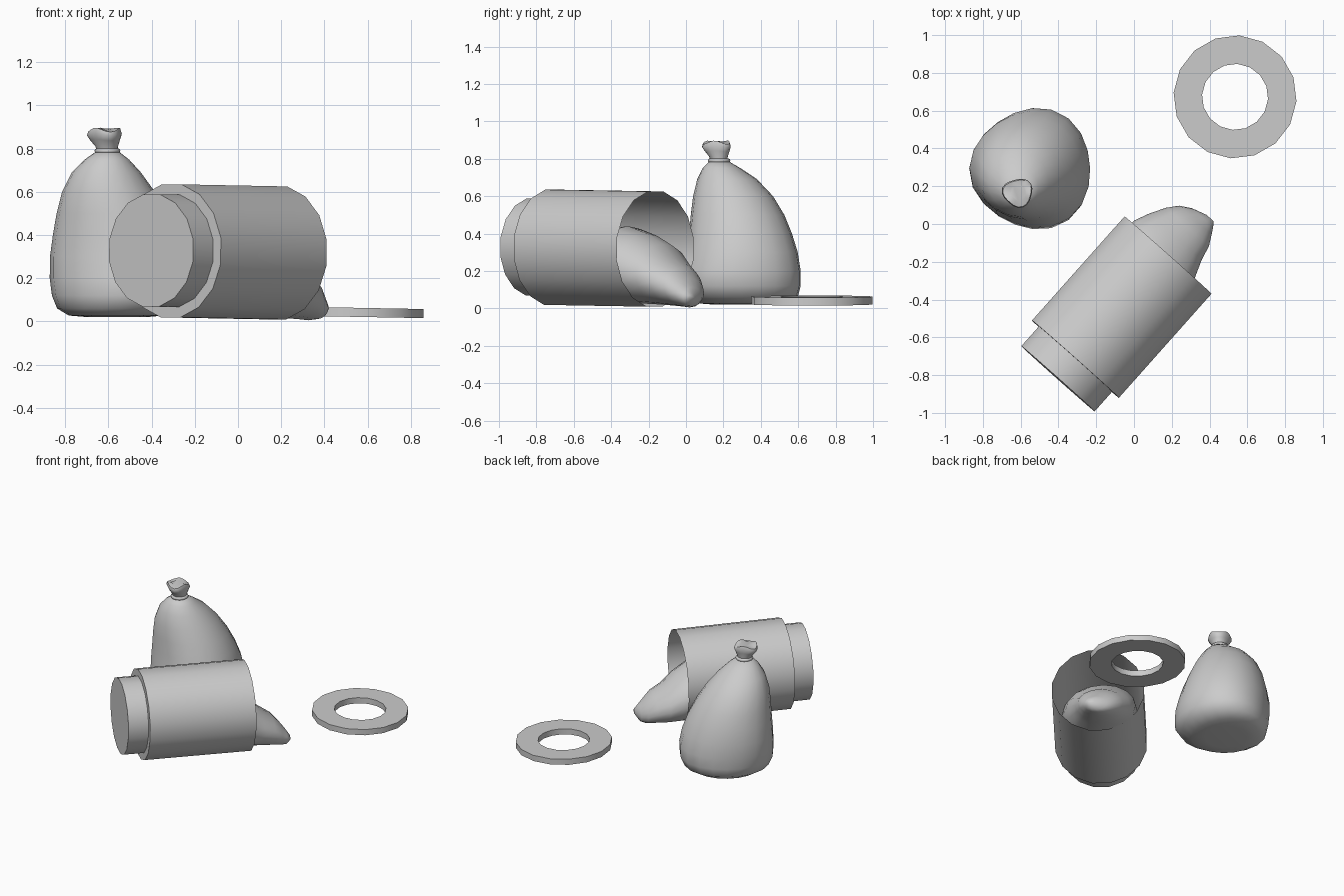
import bpy, bmesh
from math import sin, cos, pi, radians
from mathutils import Vector

if "Cube" in bpy.data.objects:
    bpy.data.objects.remove(bpy.data.objects["Cube"])


def loft(name, rings, cap_start=True, cap_end=True, closed=False, angle=35):
    """Skin a list of equal-length point rings into one object."""
    bm = bmesh.new()
    vs = [[bm.verts.new(p) for p in r] for r in rings]
    n = len(rings[0])
    pairs = list(zip(vs, vs[1:])) + ([(vs[-1], vs[0])] if closed else [])
    for a, b in pairs:
        for i in range(n):
            j = (i + 1) % n
            bm.faces.new((a[i], a[j], b[j], b[i]))
    if cap_start and not closed:
        bm.faces.new(vs[0][::-1])
    if cap_end and not closed:
        bm.faces.new(vs[-1])
    bmesh.ops.recalc_face_normals(bm, faces=bm.faces)
    me = bpy.data.meshes.new(name)
    bm.to_mesh(me)
    bm.free()
    ob = bpy.data.objects.new(name, me)
    bpy.context.collection.objects.link(ob)
    bpy.ops.object.select_all(action='DESELECT')
    ob.select_set(True)
    bpy.context.view_layer.objects.active = ob
    bpy.ops.object.shade_smooth_by_angle(angle=radians(angle))
    return ob


def ellipse(cx, cy, z, rx, ry, n=20, lobe=0.0, phase=0.0, wave=0.0):
    """Horizontal ring with optional three-lobed bulge and height wave."""
    pts = []
    for i in range(n):
        t = 2 * pi * i / n
        k = 1 + lobe * cos(3 * (t - phase))
        pts.append((cx + rx * k * cos(t), cy + ry * k * sin(t), z + wave * cos(3 * t + 0.6)))
    return pts


# toppled can: stepped tube, open at the mouth
mouth = Vector((0.18, -0.165, 0.317))
axis = Vector((0.665, 0.747, -0.013)).normalized()
side = Vector((0.747, -0.665, 0)).normalized()
up = side.cross(axis)


def can_ring(s, r):
    return [mouth + axis * s + r * (side * cos(a) + up * sin(a))
            for a in (2 * pi * (i + 0.5) / 16 for i in range(16))]


loft("can", [can_ring(-0.876, 0.265), can_ring(-0.737, 0.265),
             can_ring(-0.737, 0.314), can_ring(0, 0.314)], cap_end=False)

# loose lid ring lying on the ground
prof = [(0.326, 0.021), (0.326, 0.063), (0.175, 0.063), (0.175, 0.021)]
lid = []
for r, z in prof:
    lid.append([(0.535 + r * cos(a), 0.673 + r * sin(a), z - 0.006 * r * cos(a) / 0.326)
                for a in (radians(86 + 22.5 * i) for i in range(16))])
loft("lid_ring", lid, closed=True)

# bag spilling from the can: s along axis, side range, z range
spill = []
for s, t0, t1, z0, z1 in [
        (-0.50, -0.08, 0.08, 0.10, 0.24), (-0.46, -0.17, 0.17, 0.06, 0.34),
        (-0.36, -0.24, 0.24, 0.04, 0.42), (-0.20, -0.26, 0.25, 0.03, 0.44),
        (-0.08, -0.26, 0.22, 0.025, 0.40), (0.02, -0.255, 0.18, 0.02, 0.345),
        (0.10, -0.22, 0.15, 0.015, 0.27), (0.18, -0.175, 0.13, 0.01, 0.22),
        (0.235, -0.13, 0.10, 0.005, 0.16), (0.27, -0.07, 0.08, 0.01, 0.115),
        (0.295, 0.01, 0.06, 0.045, 0.08)]:
    ring = []
    for i in range(16):
        a = 2 * pi * i / 16
        t = (t0 + t1) / 2 + (t1 - t0) / 2 * cos(a)
        z = (z0 + z1) / 2 + (z1 - z0) / 2 * sin(a)
        p = mouth + axis * s + side * t
        ring.append((p.x, p.y, z))
    spill.append(ring)
loft("spilled_bag", spill, angle=60)

# standing bag: z, x range, y range, lobe amount
body = []
for z, x0, x1, y0, y1, k in [
        (0.02, -0.70, -0.42, 0.15, 0.45, 0.0), (0.027, -0.78, -0.34, 0.06, 0.54, 0.02),
        (0.06, -0.83, -0.26, 0.0, 0.595, 0.03), (0.12, -0.85, -0.225, -0.03, 0.61, 0.04),
        (0.20, -0.86, -0.22, -0.02, 0.61, 0.04), (0.30, -0.862, -0.24, 0.0, 0.595, 0.03),
        (0.40, -0.852, -0.275, 0.015, 0.565, 0.02), (0.50, -0.838, -0.325, 0.025, 0.525, 0.01),
        (0.60, -0.815, -0.385, 0.038, 0.465, 0), (0.69, -0.77, -0.45, 0.06, 0.38, 0),
        (0.75, -0.71, -0.505, 0.09, 0.29, 0), (0.785, -0.66, -0.55, 0.125, 0.23, 0)]:
    body.append(ellipse((x0 + x1) / 2, (y0 + y1) / 2, z, (x1 - x0) / 2, (y1 - y0) / 2,
                        lobe=k, phase=radians(-55)))
loft("standing_bag", body, angle=60)

# tie around the neck
tie = []
for i in range(8):
    a = 2 * pi * i / 8
    r = 0.048 + 0.012 * cos(a)
    tie.append(ellipse(-0.605, 0.177, 0.79 + 0.012 * sin(a), r, r))
loft("bag_tie", tie, closed=True, angle=60)

# gathered top above the tie
tuft = [ellipse(cx, cy, z, r, r * 0.95, lobe=k, phase=0.8, wave=w) for cx, cy, z, r, k, w in [
    (-0.605, 0.177, 0.78, 0.046, 0, 0), (-0.607, 0.175, 0.81, 0.052, 0.03, 0),
    (-0.612, 0.17, 0.84, 0.068, 0.07, 0.003), (-0.615, 0.166, 0.868, 0.080, 0.09, 0.008),
    (-0.615, 0.165, 0.887, 0.074, 0.09, 0.01), (-0.612, 0.167, 0.889, 0.045, 0.05, 0.006)]]
loft("bag_knot", tuft, angle=60)
